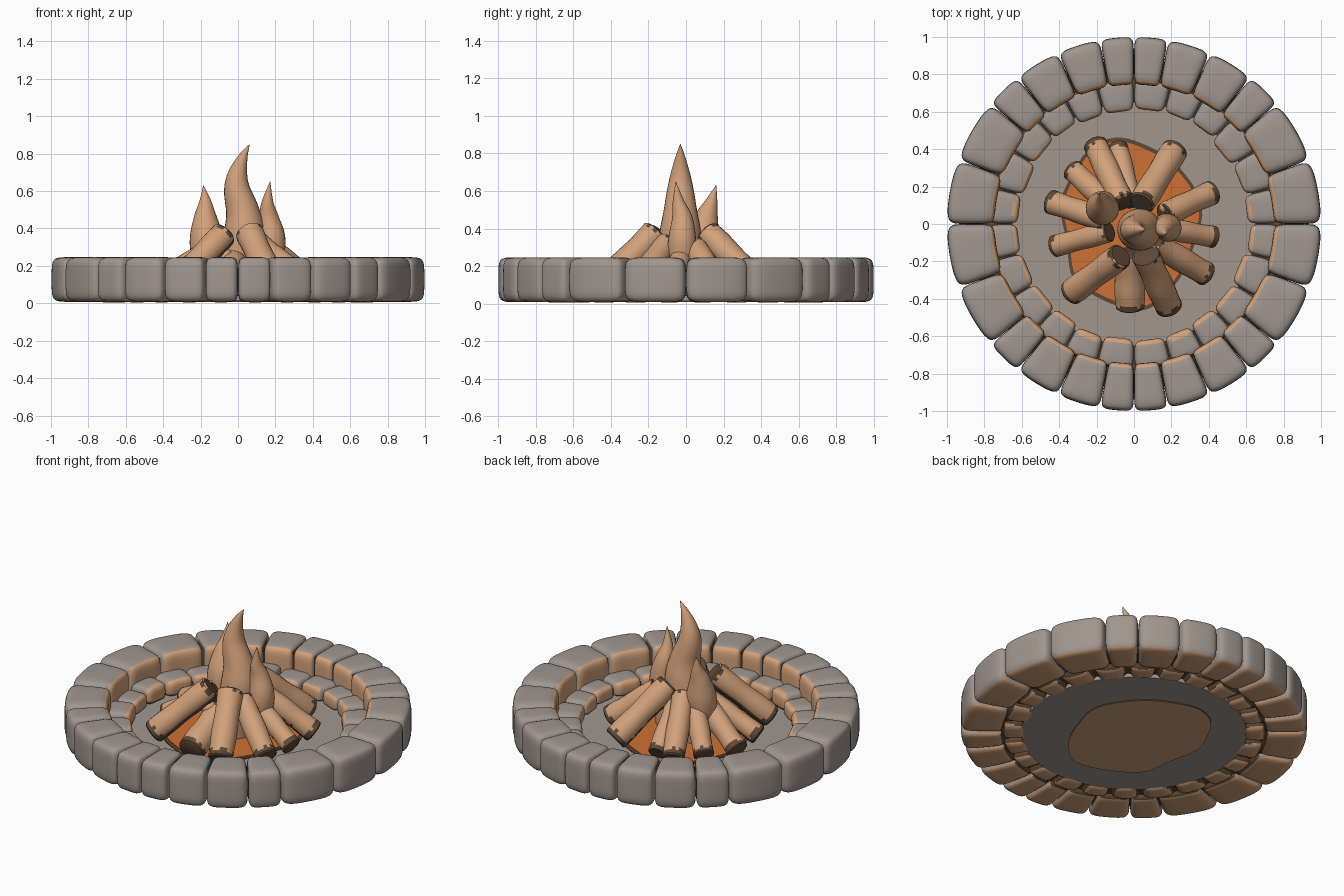
import bpy, bmesh, math, random
from mathutils import Vector

if "Cube" in bpy.data.objects:
    bpy.data.objects.remove(bpy.data.objects["Cube"])
random.seed(4)

def material(name, col):
    m = bpy.data.materials.new(name)
    m.diffuse_color = (*col, 1)
    m.use_nodes = True
    m.node_tree.nodes["Principled BSDF"].inputs["Base Color"].default_value = m.diffuse_color
    return m

GRAY = material("stone_gray", (0.355, 0.305, 0.275))
TAN = material("warm_tan", (0.64, 0.355, 0.195))
DARK = material("charred_brown", (0.115, 0.066, 0.037))
ORANGE = material("ember_orange", (0.63, 0.165, 0.035))

def finish(bm, name, mats, angle=40, rule=None):
    bm.normal_update()
    if rule:
        for f in bm.faces:
            f.material_index = rule(f)
    me = bpy.data.meshes.new(name)
    bm.to_mesh(me)
    bm.free()
    for m in mats:
        me.materials.append(m)
    ob = bpy.data.objects.new(name, me)
    bpy.context.collection.objects.link(ob)
    bpy.ops.object.select_all(action='DESELECT')
    ob.select_set(True)
    bpy.context.view_layer.objects.active = ob
    bpy.ops.object.shade_smooth_by_angle(angle=math.radians(angle))
    return ob

def stone(name, a0, a1, r0, r1, z0, z1, rule, power=6, taper=0.0):
    """Rounded wedge: a soft cube bent into a slice of the ring."""
    bm = bmesh.new()
    bmesh.ops.create_cube(bm, size=2)
    bmesh.ops.subdivide_edges(bm, edges=bm.edges[:], cuts=11, use_grid_fill=True)
    a, da = math.radians(a0 + a1) / 2, math.radians(a1 - a0) / 2 - 0.001
    for v in bm.verts:
        # spread the grid to the edges, then round it
        p = Vector([math.sin(c * math.pi / 2) for c in v.co])
        p /= sum(abs(c) ** power for c in p) ** (1 / power)
        s = 1 - taper * max(0, -p.z) ** 2
        r = (r0 + r1) / 2 + p.x * s * (r1 - r0) / 2
        t = a + p.y * s * da
        v.co = (r * math.cos(t), r * math.sin(t), (z0 + z1) / 2 + p.z * (z1 - z0) / 2)
    finish(bm, name, [GRAY, TAN, DARK], 60, rule)

def radial(f):
    c = f.calc_center_median()
    return f.normal.dot(Vector((c.x, c.y, 0)).normalized()), c

def outer_rule(f):
    n, c = radial(f)
    if n < -0.4:
        return 1 if c.z > 0.1 else 2
    if f.normal.z < -0.6:
        return 1
    return 2 if abs(n) < 0.3 and abs(f.normal.z) < 0.3 and c.xy.length < 0.9 else 0

def inner_rule(f):
    n, c = radial(f)
    if n > 0.5:
        return 2
    if f.normal.z < -0.75:
        return 1
    if f.normal.z < -0.25:
        return 2
    warm = -0.15 if c.y < 0.1 or c.x < -0.5 else -0.45
    return 1 if n < warm else 0

def ring_angles(quarter):
    half = quarter + [180 - a for a in reversed(quarter[:-1])]
    return half + [360 - a for a in reversed(half[:-1])]

# outer and inner stone rings
outer = ring_angles([0, 20, 40, 51.5, 66, 79.5, 90])
for i, (a, b) in enumerate(zip(outer, outer[1:])):
    stone(f"outer_stone_{i}", a, b, 0.745, 1.0, 0.008, 0.247, outer_rule)
inner = ring_angles([0, 14.5, 31, 47, 61, 75, 90])
for i, (a, b) in enumerate(zip(inner, inner[1:])):
    stone(f"inner_stone_{i}", a + .2, b - .2, 0.61 + random.uniform(-.01, .015), 0.775,
          0.005, 0.135 + random.uniform(-.01, .01), inner_rule, 4.5, 0.3)

circle = [2 * math.pi * i / 64 for i in range(64)]

# dark soot packed between the stones
bm = bmesh.new()
loops = [[bm.verts.new((r * math.cos(t), r * math.sin(t), z)) for t in circle]
         for r, z in [(.65, .04), (.65, .085), (.88, .085), (.88, .04)]]
for a, b in zip(loops, loops[1:] + loops[:1]):
    for k in range(64):
        bm.faces.new((a[k - 1], a[k], b[k], b[k - 1]))
bm.normal_update()
bmesh.ops.recalc_face_normals(bm, faces=bm.faces[:])
finish(bm, "soot_filling", [DARK])

def disc(name, outline, z0, z1, mats, rule):
    bm = bmesh.new()
    f = bm.faces.new([bm.verts.new((x, y, z0)) for x, y in outline])
    top = bmesh.ops.extrude_face_region(bm, geom=[f])
    for v in top['geom']:
        if isinstance(v, bmesh.types.BMVert):
            v.co.z = z1
    bm.normal_update()
    bmesh.ops.recalc_face_normals(bm, faces=bm.faces[:])
    finish(bm, name, mats, 30, rule)

# ash floor
disc("ash_floor", [(0.65 * math.cos(t), 0.65 * math.sin(t)) for t in circle],
     0.015, 0.045, [GRAY], None)

# ember bed with a charred rim, warm underneath
def blob(s):
    return [((s + .025 * math.sin(3 * t + 1) + .012 * math.sin(7 * t)) * .86 * math.cos(t) - .03,
             (s + .02 * math.sin(4 * t)) * 1.06 * math.sin(t)) for t in circle]
disc("charred_rim", blob(0.43), 0.008, 0.050, [DARK, TAN],
     lambda f: 1 if f.normal.z < -0.5 else 0)
disc("ember_bed", blob(0.41), 0.048, 0.056, [ORANGE], None)

def tube(name, pts, radii, sides, mats, angle, rule=None):
    """Sweep round sections along points."""
    bm = bmesh.new()
    rings = []
    for i, (p, r) in enumerate(zip(pts, radii)):
        d = (pts[min(i + 1, len(pts) - 1)] - pts[max(i - 1, 0)]).normalized()
        u = d.cross(Vector((0.02, 1, 0.01))).normalized()
        w = d.cross(u)
        rings.append([bm.verts.new(p + r * (u * math.cos(t) + w * math.sin(t)))
                      for t in [2 * math.pi * k / sides for k in range(sides)]])
    for a, b in zip(rings, rings[1:]):
        for k in range(sides):
            j = (k + 1) % sides
            bm.faces.new((a[k], a[j], b[j], b[k]))
    bm.faces.new(rings[0])
    bm.faces.new(rings[-1])
    bm.normal_update()
    bmesh.ops.recalc_face_normals(bm, faces=bm.faces[:])
    finish(bm, name, mats, angle, rule)

# leaning logs: outer end x, y, inner end x, y, inner height, radius
logs = [(.22, .40, .04, .11, .38, .072), (.42, .17, .16, .05, .30, .064),
        (.43, -.07, .15, -.02, .27, .058), (.39, -.27, .10, -.10, .32, .066),
        (.19, -.45, .06, -.16, .38, .074), (-.02, -.45, -.03, -.15, .21, .08),
        (-.34, -.37, -.07, -.17, .375, .07), (-.43, -.12, -.13, -.04, .28, .058),
        (-.45, .12, -.15, .02, .28, .064), (-.33, .29, -.13, .10, .30, .06),
        (-.21, .43, -.06, .11, .34, .066), (-.09, .42, -.01, .11, .28, .056)]
for i, (x0, y0, x1, y1, z1, r) in enumerate(logs):
    p, q = Vector((x0, y0, 0.09)), Vector((x1, y1, z1))
    ax, n = q - p, 20
    ts = [0] + [0.02 + 0.96 * k / n for k in range(n + 1)] + [1]
    radii = [r * .86] + [r * (1 + .03 * math.sin(k * .5 + i)) for k in range(n + 1)] + [r * .86]

    def log_rule(f, p=p, ax=ax):
        t = (f.calc_center_median() - p).dot(ax) / ax.length_squared
        rough = random.uniform(0, .07)
        return 1 if t < .06 + rough or t > 1 - rough or f.normal.z < -.3 - rough * 2 else 0
    tube(f"log_{i}", [p + ax * t for t in ts], radii, 20, [TAN, DARK], 40, log_rule)

# flames: x, y, z, radius along the centre line
flames = {
    "main_flame": [(.01, -.03, .04, .09), (.02, -.03, .25, .11), (.035, -.03, .38, .11),
                   (.025, -.03, .49, .09), (-.005, -.03, .61, .07), (0, -.03, .70, .05),
                   (.03, -.03, .79, .023), (.062, -.03, .85, .001)],
    "left_flame": [(-.14, .08, .05, .06), (-.165, .08, .25, .085), (-.17, .09, .36, .087),
                   (-.175, .11, .46, .062), (-.175, .135, .54, .034), (-.185, .16, .63, .001)],
    "right_flame": [(.15, -.01, .05, .055), (.17, -.02, .25, .075), (.18, -.02, .35, .073),
                    (.165, -.02, .45, .056), (.158, -.04, .54, .032), (.172, -.055, .65, .001)]}
for name, ctrl in flames.items():
    c = [Vector(k) for k in ctrl]
    c = [c[0]] + c + [c[-1]]
    path = []
    for a, b, d, e in zip(c, c[1:], c[2:], c[3:]):
        for t in [k / 6 for k in range(6)]:
            path.append(.5 * (2 * b + (d - a) * t + (2 * a - 5 * b + 4 * d - e) * t * t
                              + (3 * b - a - 3 * d + e) * t ** 3))
    path.append(c[-1])
    tube(name, [Vector(p[:3]) for p in path], [max(p[3], .001) for p in path], 24, [TAN], 60)

# small coals among the logs
for i, (x, y, z, r) in enumerate([(.16, -.14, .30, .04), (-.07, -.19, .25, .045),
                                  (.17, .09, .29, .035)]):
    bm = bmesh.new()
    bmesh.ops.create_icosphere(bm, subdivisions=3, radius=r)
    bmesh.ops.translate(bm, vec=(x, y, z), verts=bm.verts[:])
    finish(bm, f"coal_{i}", [TAN], 60)
